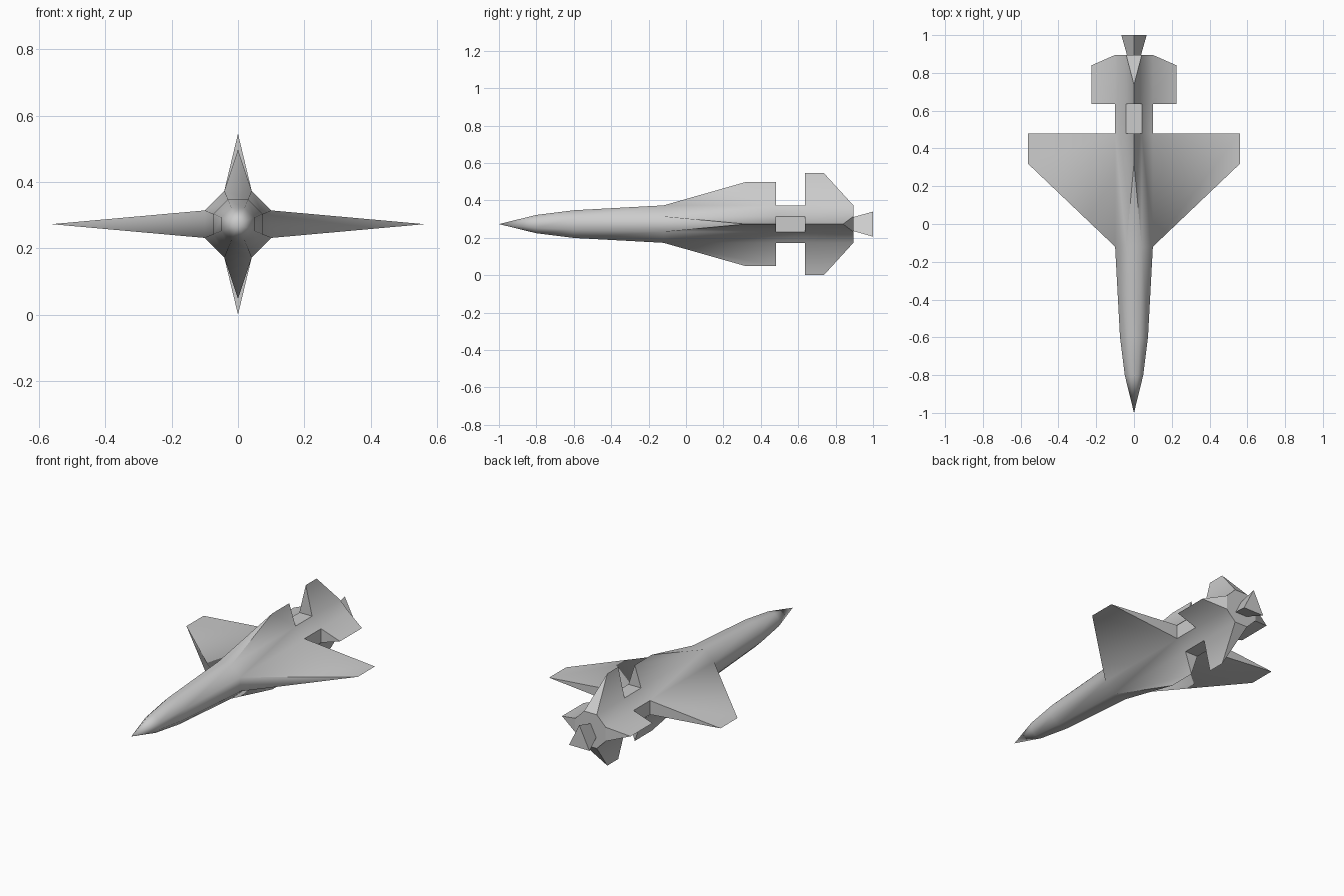
import bpy, bmesh, math

cube = bpy.data.objects.get("Cube")
if cube:
    bpy.data.objects.remove(cube, do_unlink=True)

AXIS_Z = 0.273

grey = bpy.data.materials.new("plain grey")
grey.use_nodes = True
grey.diffuse_color = (0.6, 0.6, 0.6, 1)
grey.node_tree.nodes["Principled BSDF"].inputs["Base Color"].default_value = (0.6, 0.6, 0.6, 1)


def finish(bm, name, sharp_angle):
    """Turn a bmesh into an object, smooth except across sharp edges."""
    bmesh.ops.recalc_face_normals(bm, faces=bm.faces)
    for edge in bm.edges:
        edge.smooth = edge.calc_face_angle(math.pi) < math.radians(sharp_angle)
    mesh = bpy.data.meshes.new(name)
    bm.to_mesh(mesh)
    bm.free()
    mesh.materials.append(grey)
    obj = bpy.data.objects.new(name, mesh)
    obj.location.z = AXIS_Z
    bpy.context.collection.objects.link(obj)
    return obj


def octagon(bm, y, apothem):
    """Ring of eight points with flat sides facing +x, +z, -x and -z."""
    radius = apothem / math.cos(math.pi / 8)
    angles = [math.pi / 8 * (2 * i - 1) for i in range(8)]
    return [bm.verts.new((radius * math.cos(a), y, radius * math.sin(a))) for a in angles]


def fin(bm, front, back, side, span, tip_front, tip_back):
    """Wedge that rises from one flat side of the body to a sharp tip edge."""
    i, j = 2 * side, 2 * side + 1
    a = side * math.pi / 2
    x, z = span * math.cos(a), span * math.sin(a)
    p = bm.verts.new((x, tip_front, z))
    q = bm.verts.new((x, tip_back, z))
    for corners in ((front[i], front[j], p), (front[j], back[j], q, p),
                    (back[j], back[i], q), (back[i], front[i], p, q)):
        bm.faces.new(corners).smooth = True


# Fuselage: octagonal body with the wings and tail fins drawn out of its sides
bm = bmesh.new()
stations = [(-0.8, 0.049), (-0.6, 0.074), (-0.12, 0.1),
            (0.48, 0.1), (0.635, 0.1), (0.895, 0.1)]
rings = [octagon(bm, y, r) for y, r in stations]
nose = bm.verts.new((0, -1, 0))
for i in range(8):
    bm.faces.new((nose, rings[0][i], rings[0][(i + 1) % 8])).smooth = True

# (span, tip front, tip back) for horizontal and vertical surfaces
wings = {2: [(0.562, 0.32, 0.48), (0.225, 0.32, 0.48)],
         4: [(0.225, 0.635, 0.84), (0.273, 0.635, 0.737)]}
for s in range(len(rings) - 1):
    front, back = rings[s], rings[s + 1]
    for i in range(8):
        if s in wings and i % 2 == 0:
            fin(bm, front, back, i // 2, *wings[s][i // 2 % 2])
        else:
            j = (i + 1) % 8
            face = bm.faces.new((front[i], front[j], back[j], back[i]))
            face.smooth = not (s == 3 and i % 2 == 0)
bm.faces.new(rings[-1])
finish(bm, "fuselage_with_wings", 46)

# Exhaust: flared three-sided nozzle behind the body
bm = bmesh.new()
ends = [[bm.verts.new((x * w, y, z * w)) for x, z in ((0, 1), (1, -1), (-1, -1))]
        for y, w in ((0.89, 0.036), (1.0, 0.067))]
for i in range(3):
    j = (i + 1) % 3
    bm.faces.new((ends[0][i], ends[0][j], ends[1][j], ends[1][i]))
for end in ends:
    bm.faces.new(end)
finish(bm, "exhaust_nozzle", 30)
